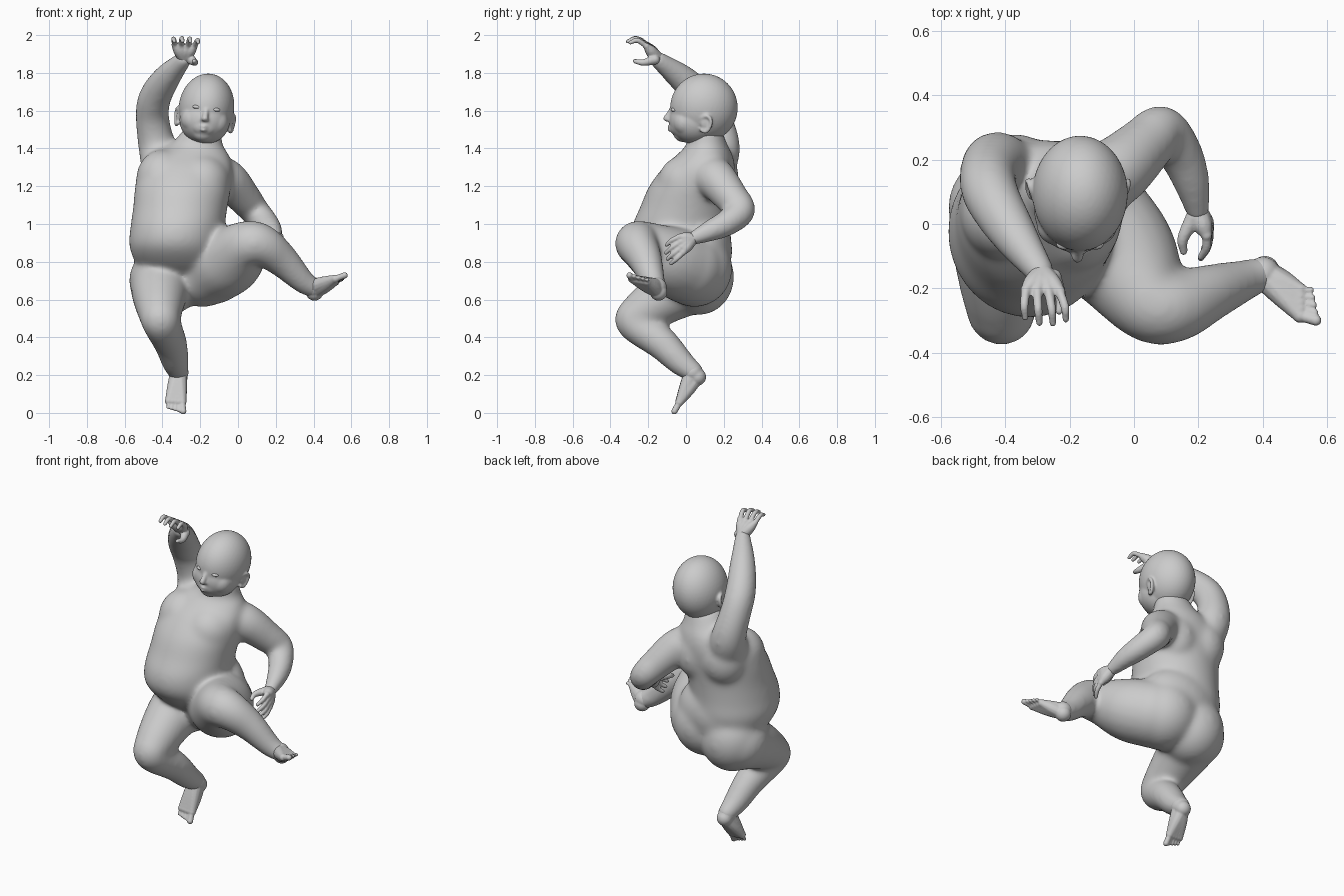
import bpy, bmesh, math
from mathutils import Vector, Matrix

skin = bpy.data.materials.new("grey_clay")
skin.diffuse_color = (0.6, 0.6, 0.6, 1)
bm = bmesh.new()


def spline(pts, steps=8):
    """Catmull-Rom through points of any length (position plus radii)."""
    p = [Vector(q) for q in pts]
    p = [2 * p[0] - p[1]] + p + [2 * p[-1] - p[-2]]
    out = []
    for a, b, c, d in zip(p, p[1:], p[2:], p[3:]):
        for i in range(steps):
            t = i / steps
            out.append(0.5 * (2 * b + (c - a) * t + (2 * a - 5 * b + 4 * c - d) * t * t
                              + (3 * b - a - 3 * c + d) * t ** 3))
    return out + [p[-2]]


def loft(rings):
    loops = [[bm.verts.new(v) for v in r] for r in rings]
    n = len(loops[0])
    for a, b in zip(loops, loops[1:]):
        for i in range(n):
            bm.faces.new((a[i], a[(i + 1) % n], b[(i + 1) % n], b[i]))
    bm.faces.new(loops[0][::-1])
    bm.faces.new(loops[-1])


def ball(center, radii, frame=Matrix()):
    m = frame @ Matrix.Translation(center) @ Matrix.Diagonal((*radii, 1))
    bmesh.ops.create_icosphere(bm, subdivisions=4, radius=1, matrix=m)


def limb(pts, n=20, frame=Matrix()):
    """Round tapered tube with ball ends; points are (x, y, z, radius)."""
    s = spline(pts)
    pos = [frame @ q.to_3d() for q in s]
    side, rings = None, []
    for i, c in enumerate(pos):
        t = (pos[min(i + 1, len(pos) - 1)] - pos[max(i - 1, 0)]).normalized()
        side = t.orthogonal() if side is None else side - t * side.dot(t)
        side.normalize()
        up = t.cross(side)
        rings.append([c + s[i][3] * (math.cos(a) * side + math.sin(a) * up)
                      for a in (2 * math.pi * k / n for k in range(n))])
    loft(rings)
    for i in (0, -1):
        ball(pos[i], [s[i][3]] * 3)


def hand(wrist, a, b, d1, d2, thumb):
    w, a, b, d1, d2 = map(Vector, (wrist, a, b, d1, d2))
    for i in range(4):
        k = a.lerp(b, i / 3)
        long = 1.0 if i in (1, 2) else 0.85
        fan = (b - a) * (i / 3 - .5) * .2
        limb([(*w, .034), (*w.lerp(k, .6), .030), (*k, .0175)], 12)
        limb([(*k, .0145), (*(k + d1 * long + fan), .0135),
              (*(k + (d1 + d2) * long + fan), .0105)], 12)
    limb([(*p, r) for p, r in zip(thumb, (.026, .018, .012))], 12)


def foot(ankle, heel, a, b, d):
    ankle, heel, a, b, d = map(Vector, (ankle, heel, a, b, d))
    limb([(*ankle, .053), (*heel, .046)], 16)
    for i in range(5):
        k = a.lerp(b, i / 4)
        r = (.010, .0105, .011, .0115, .017)[i]
        fan = (b - a) * (i / 4 - .5) * .15
        limb([(*heel, .036), (*heel.lerp(k, .5), .034), (*k, .022)], 12)
        limb([(*ankle, .046), (*ankle.lerp(k, .5), .036), (*k, .022)], 12)
        limb([(*k, r), (*(k + d * (.9 + .1 * i) + fan), r)], 10)


def finish(name, voxel=None, smooth=0):
    """Turn the gathered shapes into one object, fused into a soft skin."""
    global bm
    bmesh.ops.recalc_face_normals(bm, faces=bm.faces)
    me = bpy.data.meshes.new(name)
    bm.to_mesh(me)
    bm.free()
    bm = bmesh.new()
    me.materials.append(skin)
    me.polygons.foreach_set("use_smooth", [True] * len(me.polygons))
    ob = bpy.data.objects.new(name, me)
    bpy.context.collection.objects.link(ob)
    if voxel:
        fuse = ob.modifiers.new("fuse", 'REMESH')
        fuse.mode, fuse.voxel_size, fuse.use_smooth_shade = 'VOXEL', voxel, True
        soft = ob.modifiers.new("soften", 'SMOOTH')
        soft.factor, soft.iterations = .5, smooth


# Torso: centre x, centre y, height, half width, half depth
torso = [(-.30, .03, .70, .12, .10), (-.31, .01, .78, .22, .20), (-.325, -.02, .88, .25, .258),
         (-.32, -.025, .98, .25, .262), (-.305, .0, 1.09, .25, .243), (-.29, .03, 1.2, .255, .225),
         (-.275, .07, 1.3, .245, .19), (-.255, .10, 1.37, .205, .145), (-.22, .11, 1.42, .14, .11),
         (-.19, .10, 1.5, .10, .09)]
loft([[(c[0] + c[3] * math.cos(a), c[1] + c[4] * math.sin(a), c[2])
       for a in (2 * math.pi * k / 40 for k in range(40))] for c in spline(torso)])
ball((-.40, .035, 1.235), (.14, .15, .16))         # chest
ball((-.19, .01, 1.22), (.15, .16, .15))
ball((-.37, .145, 1.24), (.14, .135, .16))         # shoulder blades
ball((-.19, .15, 1.22), (.12, .115, .15))
ball((-.275, .07, .86), (.25, .175, .21))          # lower back

# Raised arm
limb([(-.38, .12, 1.27, .13), (-.425, .185, 1.4, .103), (-.452, .155, 1.55, .09),
      (-.443, .09, 1.66, .088), (-.38, -.02, 1.77, .075), (-.29, -.15, 1.87, .047)])

# Lowered arm
limb([(-.15, .12, 1.25, .12), (-.06, .16, 1.235, .11), (.03, .24, 1.14, .092),
      (.087, .288, 1.07, .08), (.145, .215, 1.005, .071), (.178, .13, .965, .059),
      (.198, .04, .925, .04)])

# Raised leg with buttock
ball((-.185, .045, .765), (.195, .20, .205))
limb([(-.135, .01, .77, .195), (-.04, -.105, .815, .182), (.05, -.24, .89, .13),
      (.13, -.255, .885, .112), (.23, -.215, .81, .091), (.34, -.175, .70, .066),
      (.40, -.155, .66, .054)])

# Standing leg with buttock
ball((-.37, .065, .72), (.185, .19, .203))
limb([(-.405, .05, .70, .172), (-.415, -.09, .625, .148), (-.413, -.24, .525, .116),
      (-.405, -.265, .475, .102), (-.358, -.13, .37, .089), (-.332, -.03, .27, .073),
      (-.315, .04, .215, .056)])
finish("body", .011, 36)

# Hands
hand((-.285, -.155, 1.88), (-.335, -.205, 1.948), (-.23, -.21, 1.942), (.006, -.055, .036),
     (.004, -.045, -.014), [(-.25, -.165, 1.87), (-.228, -.225, 1.855), (-.232, -.27, 1.862)])
finish("raised_hand", .005, 4)
hand((.2, .03, .92), (.225, -.035, .932), (.232, -.015, .85), (0, -.042, -.03),
     (-.02, -.035, -.03), [(.185, .02, .925), (.152, -.045, .92), (.154, -.085, .905)])
finish("lowered_hand", .005, 4)

# Feet
foot((.40, -.155, .665), (.405, -.145, .64), (.515, -.205, .695), (.515, -.285, .71),
     (.038, -.006, .013))
finish("raised_foot", .005, 3)
foot((-.315, .035, .215), (-.312, .06, .19), (-.365, -.035, .062), (-.295, -.035, .056),
     (0, -.02, -.036))
finish("standing_foot", .005, 3)

# Head, in its own tilted frame
head = Matrix.Translation((-.167, .095, 1.615)) @ Matrix.Rotation(math.radians(8), 4, 'Y')
ball((0, 0, 0), (.147, .179, .182), head)
ball((0, -.05, -.065), (.134, .134, .128), head)
ball((0, -.105, -.135), (.06, .058, .048), head)
ball((0, -.14, -.095), (.07, .042, .055), head)
for s in (-1, 1):
    ball((s * .055, -.10, -.07), (.07, .063, .07), head)              # cheek
    ball((s * .014, -.182, -.064), (.011, .014, .009), head)          # nostril
    ball((s * .138, .01, -.062), (.014, .03, .038), head)             # ear bowl
    limb([(s * .138, -.012, -.10, .011), (s * .146, .01, -.108, .011),
          (s * .153, .032, -.08, .010), (s * .156, .038, -.045, .010),
          (s * .151, .015, -.022, .010), (s * .14, -.014, -.035, .009)], 10, head)  # ear rim
limb([(0, -.163, .0, .016), (0, -.182, -.03, .015), (0, -.198, -.056, .018)], 12, head)
for z, w in ((-.100, .028), (-.119, .022)):                           # lips
    limb([(-w, -.170, z + .002, .006), (0, -.184, z, .009), (w, -.170, z + .002, .006)], 10, head)
finish("head", .006, 10)

# Eyes
for s in (-1, 1):
    ball((s * .05, -.157, -.003), (.024, .017, .011), head)
finish("eyes")
